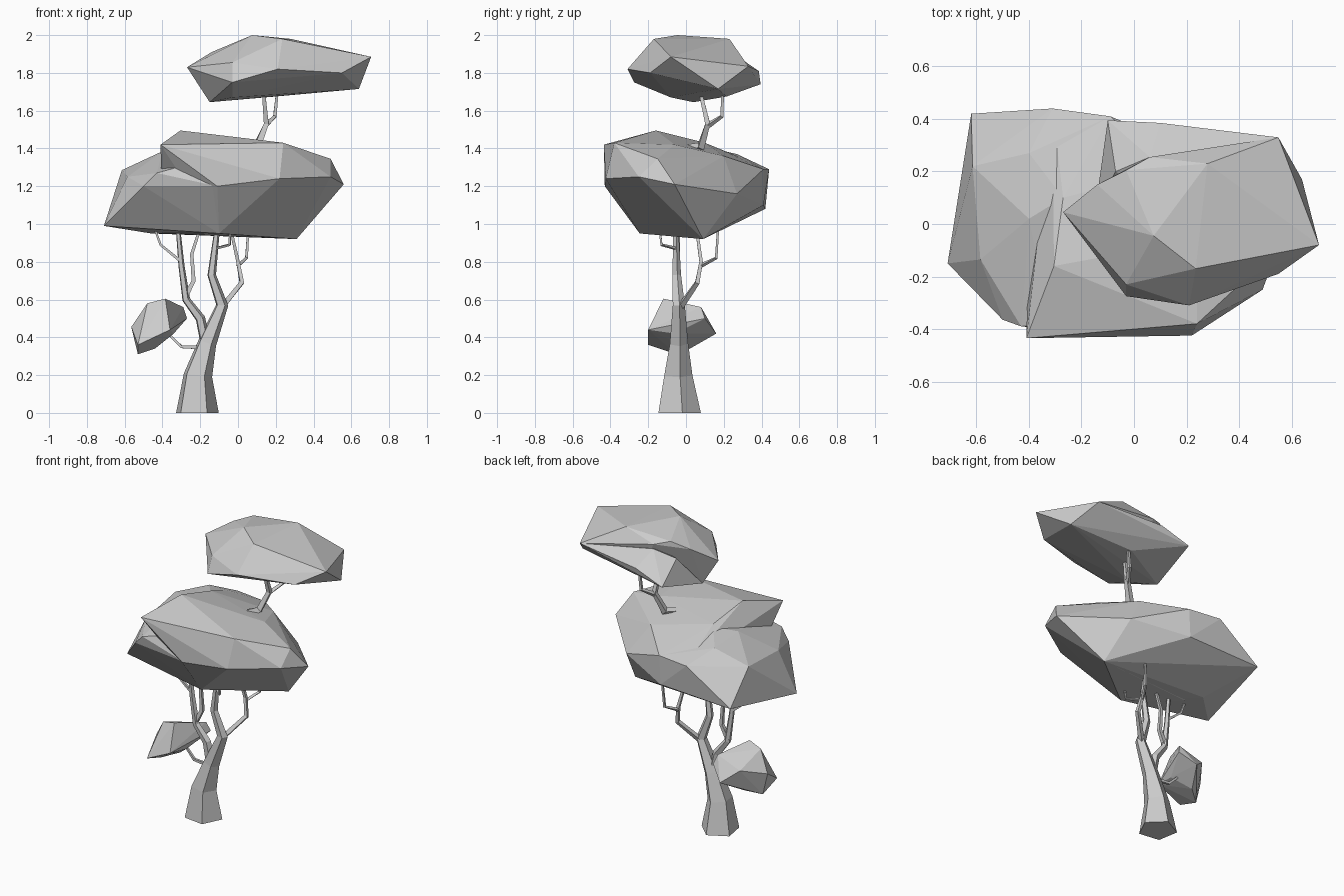
import bpy
import bmesh
from math import cos, sin, radians, tau
from mathutils import Vector

default_cube = bpy.data.objects.get("Cube")
if default_cube:
    bpy.data.objects.remove(default_cube, do_unlink=True)


def make_material(name, colour):
    material = bpy.data.materials.new(name)
    material.use_nodes = True
    material.diffuse_color = colour
    material.node_tree.nodes["Principled BSDF"].inputs["Base Color"].default_value = colour
    return material


grey = make_material("pale grey", (.6, .6, .6, 1))


def add_object(name, bm):
    """Turn a bmesh into a flat shaded object."""
    bmesh.ops.recalc_face_normals(bm, faces=bm.faces)
    mesh = bpy.data.meshes.new(name)
    bm.to_mesh(mesh)
    bm.free()
    mesh.materials.append(grey)
    tree_part = bpy.data.objects.new(name, mesh)
    bpy.context.scene.collection.objects.link(tree_part)
    return tree_part


def foliage(name, corners):
    """Faceted leaf mass: the hull around a few corner points."""
    bm = bmesh.new()
    for corner in corners:
        bm.verts.new(corner)
    result = bmesh.ops.convex_hull(bm, input=bm.verts[:])
    spare = {g for key in ("geom_interior", "geom_unused") for g in result[key]
             if isinstance(g, bmesh.types.BMVert)}
    bmesh.ops.delete(bm, geom=list(spare), context='VERTS')
    return add_object(name, bm)


def limb(name, path, radii, sides=5, phase=radians(10)):
    """Tapered limb: rings set across the path and bridged with quads."""
    points = [Vector(p) for p in path]
    last = len(points) - 1
    bm = bmesh.new()
    rings = []
    for i, point in enumerate(points):
        along = (points[min(i + 1, last)] - points[max(i - 1, 0)]).normalized()
        if i == 0 and point.z == 0:
            along = Vector((0, 0, 1))
        across = Vector((0, 1, 0)).cross(along).normalized()
        depth = along.cross(across)
        angles = [phase + tau * k / sides for k in range(sides)]
        rings.append([bm.verts.new(point + radii[i] * (across * cos(a) + depth * sin(a)))
                      for a in angles])
    for low, high in zip(rings, rings[1:]):
        for k in range(sides):
            n = (k + 1) % sides
            bm.faces.new((low[k], low[n], high[n], high[k]))
    bm.faces.new(rings[0])
    bm.faces.new(rings[-1])
    return add_object(name, bm)


def twig(name, path, start, end):
    """Thin four sided limb with an even taper."""
    steps = len(path) - 1
    radii = [start + (end - start) * i / steps for i in range(len(path))]
    return limb(name, path, radii, sides=4, phase=radians(45))


# Trunk and the second stem
limb("trunk",
     [(-.22, -.04, 0), (-.215, -.045, .2), (-.165, -.04, .37),
      (-.085, -.04, .57), (-.14, -.05, .73), (-.11, -.055, .98)],
     [.12, .08, .052, .034, .024, .015])
limb("left_stem",
     [(-.17, -.04, .36), (-.2, -.04, .5), (-.275, -.045, .6),
      (-.3, -.05, .78), (-.32, -.055, 1)],
     [.03, .027, .022, .017, .012])

# Side branches under the large canopy
twig("left_outer_twig",
     [(-.3, -.05, .8), (-.41, -.05, .89), (-.45, -.05, 1)], .011, .007)
twig("left_inner_branch",
     [(-.28, -.045, .61), (-.235, -.04, .7), (-.245, -.04, .84), (-.2, -.04, .98)], .018, .01)
twig("right_branch",
     [(-.085, -.03, .56), (.02, .06, .69), (0, .08, .8), (-.04, .055, .98)], .019, .01)
twig("right_outer_twig",
     [(0, .08, .78), (.045, .16, .82), (.055, .17, .98)], .012, .008)
twig("front_twig",
     [(-.12, -.05, .87), (-.045, -.13, .89), (-.04, -.14, .98)], .01, .007)
twig("low_branch",
     [(-.17, -.04, .345), (-.3, -.03, .35), (-.4, -.02, .45)], .014, .008)

# Branches between the canopies
twig("upper_branch",
     [(.02, -.02, 1.39), (.1, .08, 1.41), (.15, .115, 1.53), (.135, .075, 1.7)], .032, .012)
twig("upper_fork",
     [(.145, .115, 1.52), (.195, .19, 1.57), (.21, .195, 1.72)], .016, .009)

# Large canopy: main mass with a high front rim, and the lower left lobe
foliage("large_canopy",
        [(-.305, -.16, 1.495), (-.27, .1, 1.43), (-.41, -.435, 1.42),
         (.24, -.06, 1.42), (.24, -.38, 1.43), (-.11, -.43, 1.2),
         (.22, -.425, 1.24), (.49, -.15, 1.345), (.56, -.06, 1.21),
         (.49, -.25, 1.25), (.25, .27, 1.16), (.12, .2, 1.36),
         (.31, .09, .92), (-.1, .41, 1.1), (-.09, .41, 1.29),
         (-.31, .44, 1.29), (-.1, -.245, .95), (-.4, 0, .95)])
foliage("left_canopy_lobe",
        [(-.62, .42, 1.08), (-.615, .22, 1.285), (-.4, .27, 1.37),
         (-.4, .02, 1.385), (-.585, -.135, 1.25), (-.45, -.14, 1.31),
         (-.67, -.03, 1.1), (-.71, -.15, .99), (-.5, -.365, 1.2),
         (-.43, -.39, 1.27), (-.32, -.38, 1.3), (-.11, -.42, 1.2),
         (-.1, -.245, .95), (-.46, .1, .95), (-.31, .44, 1.29),
         (-.09, .41, 1.29), (-.1, .41, 1.1), (.31, .09, .92), (-.27, .1, 1.41)])

# Top canopy: main mass and the low rear corner
foliage("top_canopy",
        [(.075, -.045, 2), (.235, -.17, 1.98), (.28, .23, 1.98),
         (.705, -.08, 1.885), (.64, .17, 1.715), (.55, .33, 1.835),
         (.55, -.19, 1.8), (.21, -.31, 1.82), (-.03, -.275, 1.75),
         (-.03, -.23, 1.855), (-.03, -.08, 1.67), (-.27, .045, 1.83),
         (-.14, .15, 1.91), (-.03, .205, 1.955), (.06, .255, 1.93),
         (-.15, .04, 1.645), (.2, .215, 1.675)])
foliage("top_canopy_rear_corner",
        [(-.1, .395, 1.74), (.1, .385, 1.81), (.55, .33, 1.835),
         (.06, .255, 1.9), (-.07, .2, 1.85), (-.15, .04, 1.645),
         (.2, .215, 1.675), (.64, .17, 1.715), (.25, 0, 1.8)])

# Small clump on the low branch
foliage("small_leaf_clump",
        [(-.565, -.05, .455), (-.53, -.05, .31), (-.53, -.2, .36),
         (-.48, -.1, .58), (-.385, -.12, .605), (-.29, .08, .56),
         (-.27, .1, .5), (-.36, -.2, .44), (-.36, .16, .42),
         (-.44, .02, .34), (-.46, .09, .5), (-.34, -.06, .42)])
